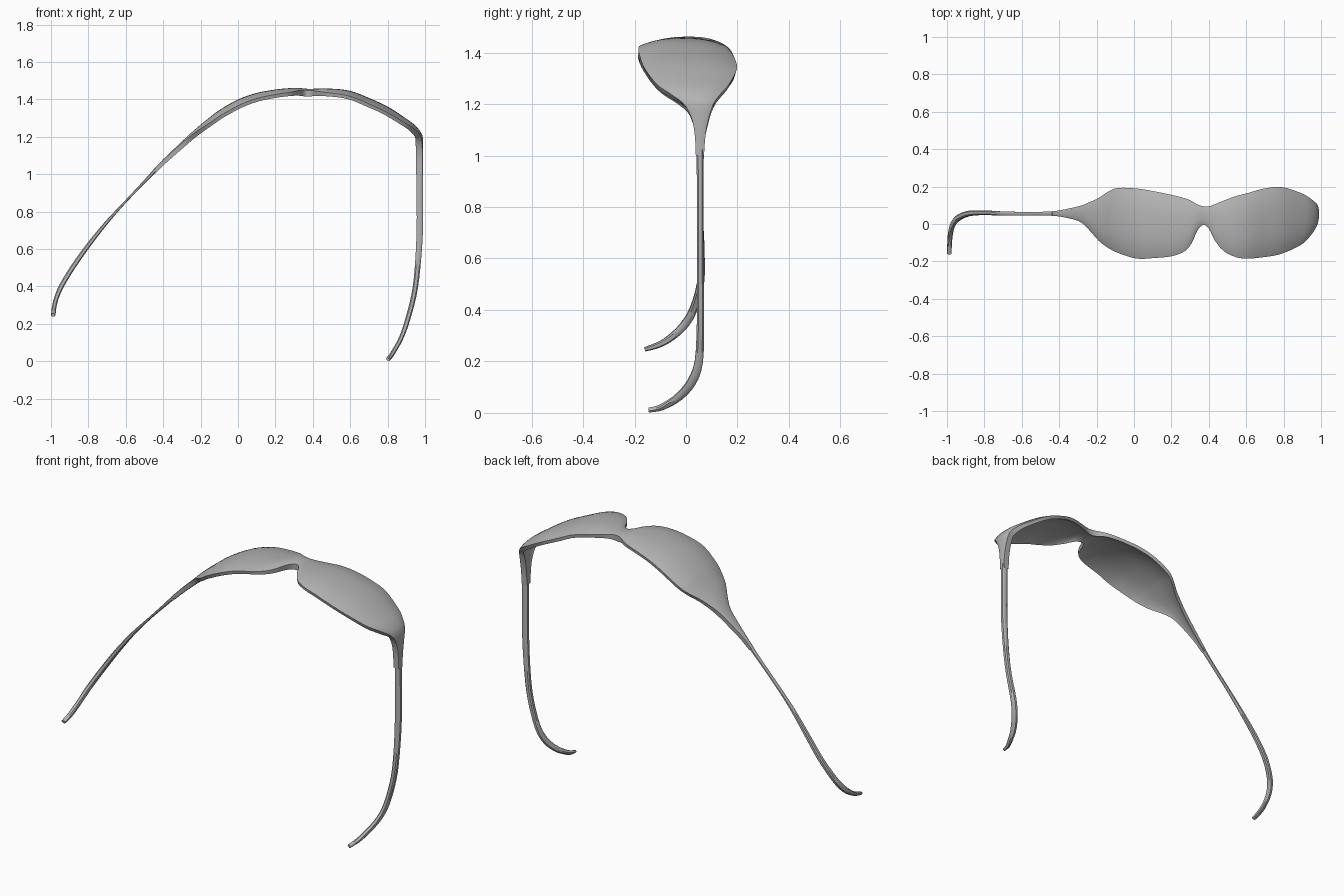
import bpy, bmesh, math
from mathutils import Vector

grey = bpy.data.materials.new("soft grey")
grey.diffuse_color = (0.45, 0.45, 0.45, 1)


def refine(rows, n):
    """Smooth (Catmull-Rom) subdivision of a list of stations."""
    out = []
    for i in range(len(rows) - 1):
        p = [rows[max(0, min(len(rows) - 1, i + k))] for k in (-1, 0, 1, 2)]
        for s in range(n):
            t = s / n
            out.append([0.5 * (2 * b + (c - a) * t + (2 * a - 5 * b + 4 * c - d) * t * t
                               + (3 * b - a - 3 * c + d) * t ** 3) for a, b, c, d in zip(*p)])
    out.append(list(rows[-1]))
    return out


def loft(name, centres, section, flat=False):
    """Skin closed rings of (across, outward) offsets along a path."""
    bm = bmesh.new()
    rings = []
    for i, c in enumerate(centres):
        t = centres[min(i + 1, len(centres) - 1)] - centres[max(i - 1, 0)]
        if flat:
            t.y = 0
        t.normalize()
        across = Vector((0, 1, 0))
        across = (across - t * across.dot(t)).normalized()
        out = t.cross(across)
        rings.append([bm.verts.new(c + across * a + out * o) for a, o in section(i)])
    for r, q in zip(rings, rings[1:]):
        for k in range(len(r)):
            j = (k + 1) % len(r)
            bm.faces.new((r[k], r[j], q[j], q[k]))
    bm.faces.new(rings[0])
    bm.faces.new(rings[-1])
    bmesh.ops.recalc_face_normals(bm, faces=bm.faces)
    me = bpy.data.meshes.new(name)
    bm.to_mesh(me)
    bm.free()
    me.materials.append(grey)
    ob = bpy.data.objects.new(name, me)
    bpy.context.collection.objects.link(ob)
    bpy.context.view_layer.objects.active = ob
    ob.select_set(True)
    bpy.ops.object.shade_smooth_by_angle(angle=math.radians(40))
    ob.select_set(False)


# Wraparound lens shell: x, crown z, front edge y, back edge y, thickness
shell = refine([
    (-.46, 1.015, .045, .066, .018), (-.40, 1.08, .04, .073, .022),
    (-.30, 1.175, .015, .095, .024), (-.25, 1.222, -.03, .115, .022),
    (-.20, 1.265, -.09, .14, .02), (-.15, 1.305, -.13, .175, .018),
    (-.10, 1.343, -.155, .193, .018), (0, 1.40, -.185, .19, .018),
    (.10, 1.435, -.182, .175, .018), (.20, 1.453, -.172, .155, .018),
    (.27, 1.46, -.145, .138, .02), (.31, 1.462, -.10, .122, .024),
    (.34, 1.46, -.035, .105, .03), (.37, 1.457, -.005, .095, .034),
    (.40, 1.457, -.025, .095, .03), (.43, 1.458, -.085, .105, .024),
    (.48, 1.458, -.145, .125, .02), (.55, 1.454, -.178, .15, .018),
    (.62, 1.44, -.185, .166, .018), (.70, 1.408, -.178, .188, .018),
    (.80, 1.362, -.16, .198, .018), (.90, 1.297, -.115, .168, .02),
    (.95, 1.258, -.07, .14, .024), (.985, 1.21, -.015, .11, .03),
    (.99, 1.15, .02, .09, .034), (.99, 1.08, .034, .076, .034),
    (.989, 1.0, .038, .07, .034)], 3)


def shell_section(i):
    x, z, y0, y1, th = shell[i]
    half = (y1 - y0) / 2
    drop = min(.036, .16 * half)
    ts = [math.sin(math.pi / 2 * (k / 8 - 1)) for k in range(17)]
    top = [(t * half, -drop * abs(t) ** 2.5) for t in ts]
    under = [(t * half * .97, -drop * abs(t) ** 2.5 - th) for t in reversed(ts)]
    return top + under


loft("lens_shell", [Vector((r[0], (r[2] + r[3]) / 2, r[1])) for r in shell],
     shell_section, flat=True)


def arm(name, rows):
    """Temple arm from rows of x, y, z, width across, thickness."""
    rows = refine(rows, 3)

    def section(i):
        w, th = rows[i][3] / 2, rows[i][4] / 2
        return [(w, -th * .55), (w, th * .55), (w * .55, th), (-w * .55, th),
                (-w, th * .55), (-w, -th * .55), (-w * .55, -th), (w * .55, -th)]
    loft(name, [Vector(r[:3]) for r in rows], section)


arm("left_arm", [
    (-.43, .056, 1.035, .024, .02), (-.5, .055, .96, .02, .015), (-.6, .055, .855, .02, .012),
    (-.7, .056, .745, .022, .018), (-.8, .06, .62, .025, .024), (-.885, .056, .50, .028, .026),
    (-.945, .028, .40, .03, .026), (-.972, -.012, .335, .03, .024),
    (-.983, -.065, .288, .026, .024), (-.986, -.11, .263, .022, .024),
    (-.988, -.16, .247, .016, .022)])

arm("right_arm", [
    (.972, .055, 1.06, .03, .034), (.972, .055, .9, .026, .034), (.972, .055, .7, .026, .034),
    (.96, .056, .5, .026, .03), (.94, .056, .35, .028, .028), (.9, .05, .2, .032, .026),
    (.87, .022, .12, .034, .024), (.84, -.025, .065, .03, .024), (.82, -.075, .032, .024, .024),
    (.807, -.11, .017, .02, .022), (.802, -.145, .011, .014, .02)])
